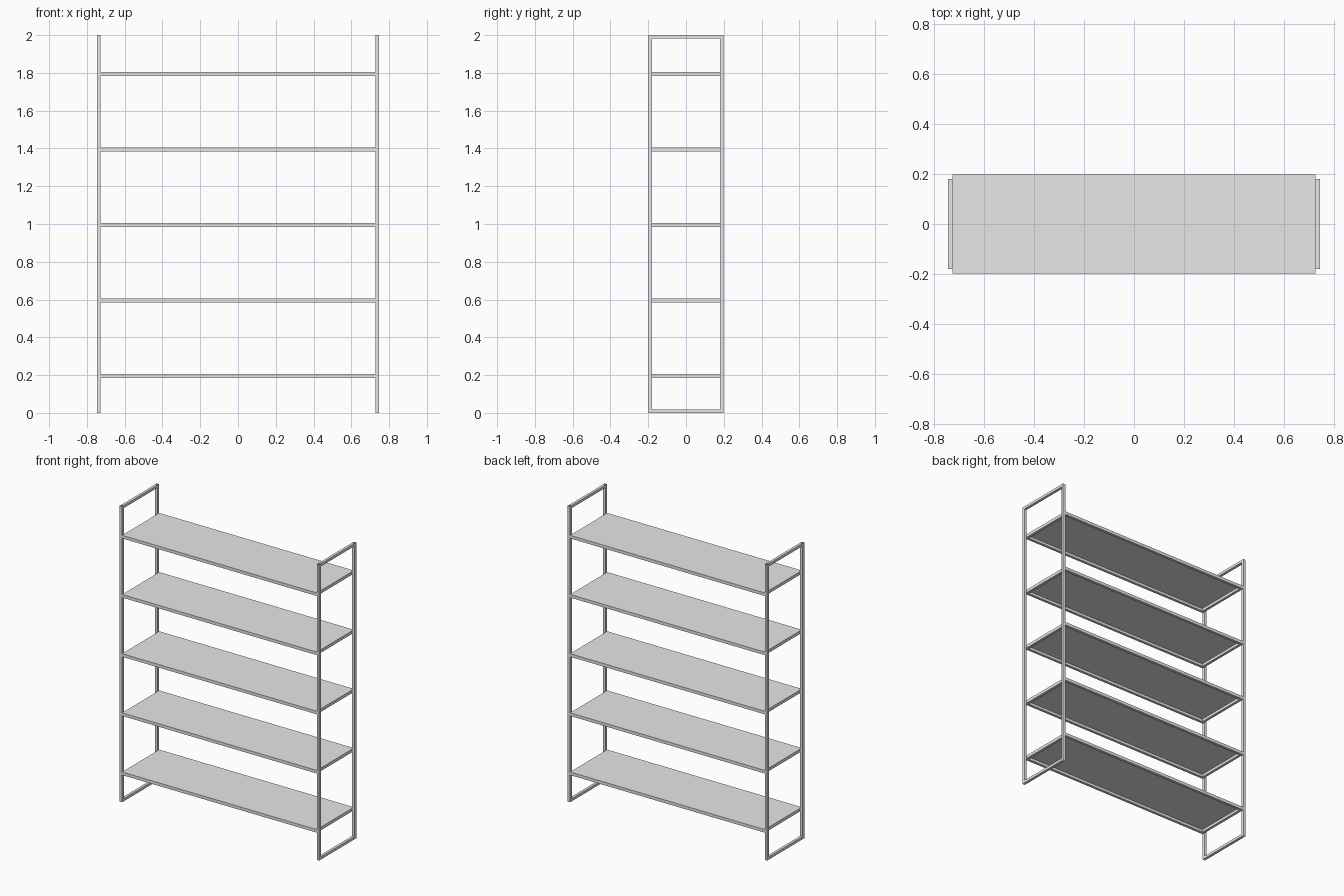
import bpy
import bmesh

cube = bpy.data.objects.get("Cube")
if cube:
    bpy.data.objects.remove(cube, do_unlink=True)

HALF_W, HALF_D, HEIGHT = 0.746, 0.198, 2.0
TUBE = 0.018                     # square tube size
SHEET = 0.003                    # shelf sheet thickness
INNER_W = HALF_W - TUBE          # shelves fit between the side frames
INNER_D = HALF_D - TUBE
SHELF_TOPS = [0.205 + 0.4 * i for i in range(5)]

steel = bpy.data.materials.new("light_grey_steel")
steel.use_nodes = True
grey = (0.8, 0.8, 0.8, 1)
steel.diffuse_color = grey
steel.node_tree.nodes["Principled BSDF"].inputs["Base Color"].default_value = grey


def box(name, low, high, open_axis=None):
    """Box between two corners; open_axis leaves both ends of a tube open."""
    bm = bmesh.new()
    bmesh.ops.create_cube(bm, size=1)
    for v in bm.verts:
        for a in range(3):
            v.co[a] = low[a] if v.co[a] < 0 else high[a]
    if open_axis is not None:
        bm.normal_update()
        ends = [f for f in bm.faces if abs(f.normal[open_axis]) > 0.9]
        bmesh.ops.delete(bm, geom=ends, context='FACES_ONLY')
    mesh = bpy.data.meshes.new(name)
    bm.to_mesh(mesh)
    bm.free()
    mesh.materials.append(steel)
    obj = bpy.data.objects.new(name, mesh)
    bpy.context.collection.objects.link(obj)
    return obj


def span(side, inner, outer):
    """Sorted range between two distances on one side of the centre."""
    return sorted((side * inner, side * outer))


# Side frames: open-ended posts joined by a rail at the floor and at the top
for side, label in ((1, "left"), (-1, "right")):
    x0, x1 = span(side, INNER_W, HALF_W)
    for depth, place in ((-1, "front"), (1, "back")):
        y0, y1 = span(depth, INNER_D, HALF_D)
        box(f"{label}_{place}_post", (x0, y0, 0), (x1, y1, HEIGHT), open_axis=2)
    for z, place in ((0, "bottom"), (HEIGHT - TUBE, "top")):
        box(f"{label}_{place}_rail", (x0, -INNER_D, z), (x1, INNER_D, z + TUBE))

# Shelves: a thin sheet lying on a rectangular tube frame
for number, top in enumerate(SHELF_TOPS, 1):
    z1 = top - SHEET
    z0 = z1 - TUBE
    box(f"shelf_{number}_sheet", (-INNER_W, -HALF_D, z1), (INNER_W, HALF_D, top))
    for depth, place in ((-1, "front"), (1, "back")):
        y0, y1 = span(depth, INNER_D, HALF_D)
        box(f"shelf_{number}_{place}_bar", (-INNER_W, y0, z0), (INNER_W, y1, z1))
    for side, label in ((1, "left"), (-1, "right")):
        x0, x1 = span(side, INNER_W - TUBE, INNER_W)
        box(f"shelf_{number}_{label}_bar", (x0, -INNER_D, z0), (x1, INNER_D, z1))
